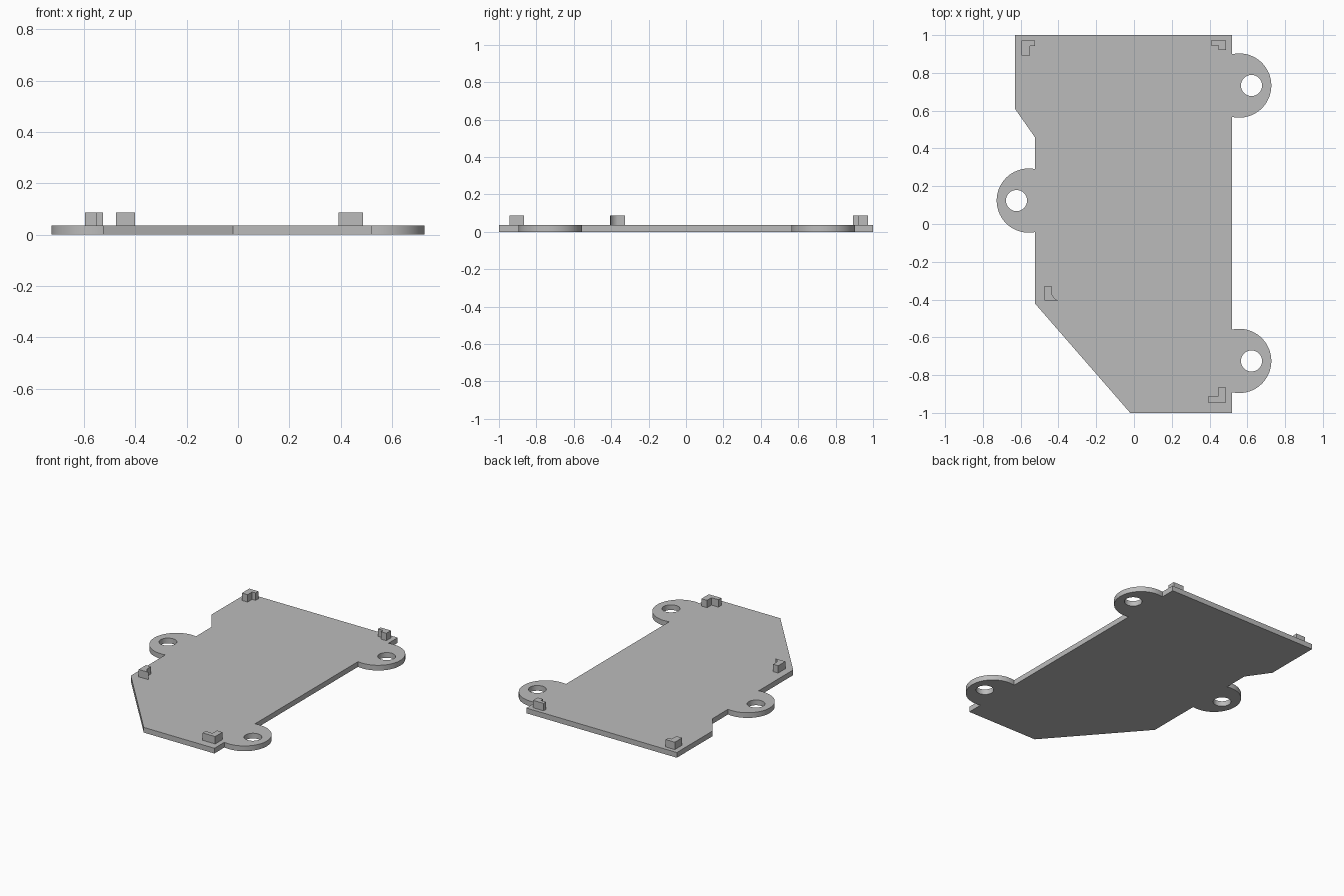
import bpy
import bmesh
from math import acos, cos, sin, pi, radians

cube = bpy.data.objects.get("Cube")
if cube:
    bpy.data.objects.remove(cube, do_unlink=True)

# Single grey material
GREY = (0.5, 0.5, 0.5, 1.0)
grey = bpy.data.materials.new("plain grey")
grey.use_nodes = True
grey.diffuse_color = GREY
grey.node_tree.nodes["Principled BSDF"].inputs["Base Color"].default_value = GREY

PLATE_TOP = 0.036
CLIP_TOP = 0.087
LUG_R, HOLE_R = 0.17, 0.056
LUG_X, HOLE_X = 0.557, 0.622
RIGHT_EDGE, LEFT_EDGE = 0.52, -0.525


def arc(cx, cy, r, start, end, steps):
    return [(cx + r * cos(start + (end - start) * i / steps),
             cy + r * sin(start + (end - start) * i / steps)) for i in range(steps + 1)]


def slab(name, loops, z0, z1):
    """Filled, extruded outline; loops after the first are holes."""
    curve = bpy.data.curves.new(name, "CURVE")
    curve.dimensions = "2D"
    curve.fill_mode = "BOTH"
    curve.extrude = (z1 - z0) / 2
    for loop in loops:
        spline = curve.splines.new("POLY")
        spline.points.add(len(loop) - 1)
        for point, (x, y) in zip(spline.points, loop):
            point.co = (x, y, 0, 1)
        spline.use_cyclic_u = True
    temp = bpy.data.objects.new(name + " outline", curve)
    bpy.context.collection.objects.link(temp)
    bpy.context.view_layer.update()
    mesh = bpy.data.meshes.new_from_object(
        temp.evaluated_get(bpy.context.evaluated_depsgraph_get()))
    bpy.data.objects.remove(temp, do_unlink=True)

    # Weld caps to walls and rest the part at its base height
    bm = bmesh.new()
    bm.from_mesh(mesh)
    bmesh.ops.remove_doubles(bm, verts=bm.verts, dist=0.0001)
    bmesh.ops.recalc_face_normals(bm, faces=bm.faces)
    bmesh.ops.translate(bm, verts=bm.verts, vec=(0, 0, (z0 + z1) / 2))
    bm.to_mesh(mesh)
    bm.free()
    mesh.name = name
    mesh.materials.clear()
    mesh.materials.append(grey)
    obj = bpy.data.objects.new(name, mesh)
    bpy.context.collection.objects.link(obj)
    bpy.ops.object.select_all(action="DESELECT")
    obj.select_set(True)
    bpy.context.view_layer.objects.active = obj
    bpy.ops.object.shade_smooth_by_angle(angle=radians(30))
    return obj


def lug(side, cy):
    """Rounded mounting lug running between its two meetings with the plate edge."""
    edge = RIGHT_EDGE if side > 0 else -LEFT_EDGE
    half = acos((edge - LUG_X) / LUG_R)
    mid = 0 if side > 0 else pi
    return arc(side * LUG_X, cy, LUG_R, mid - half, mid + half, 48)


# Base plate with three lugs and screw holes
lugs = [(1, -0.725), (1, 0.733), (-1, 0.124)]
outline = ([(-0.02, -1), (RIGHT_EDGE, -1)] + lug(*lugs[0]) + lug(*lugs[1])
           + [(RIGHT_EDGE, 1), (-0.63, 1), (-0.63, 0.61), (LEFT_EDGE, 0.46)]
           + lug(*lugs[2]) + [(LEFT_EDGE, -0.42)])
holes = [arc(side * HOLE_X, cy, HOLE_R, 0, 2 * pi, 40)[:-1] for side, cy in lugs]
slab("base_plate", [outline] + holes, 0, PLATE_TOP)


# Corner clips standing on the plate
def corner_clip(name, x, y, long_x, long_y, thick_x, thick_y):
    """L-shaped clip: outer corner, signed arm lengths, signed arm widths."""
    loop = [(x, y), (x + long_x, y), (x + long_x, y + thick_y),
            (x + thick_x, y + thick_y), (x + thick_x, y + long_y), (x, y + long_y)]
    slab(name, [loop], PLATE_TOP, CLIP_TOP)


corner_clip("back_right_clip", -0.595, 0.972, 0.07, -0.08, 0.044, -0.03)
corner_clip("back_left_clip", 0.487, 0.972, -0.08, -0.05, -0.04, -0.027)
corner_clip("front_left_clip", 0.487, -0.945, -0.095, 0.08, -0.042, 0.032)

# Front right clip has a curved, flared foot
flare = arc(-0.385, -0.355, 0.052, pi + 0.2, pi + 1.27, 6)
slab("front_right_clip",
     [[(-0.475, -0.405), (-0.475, -0.327), (-0.437, -0.327)] + flare], PLATE_TOP, CLIP_TOP)
